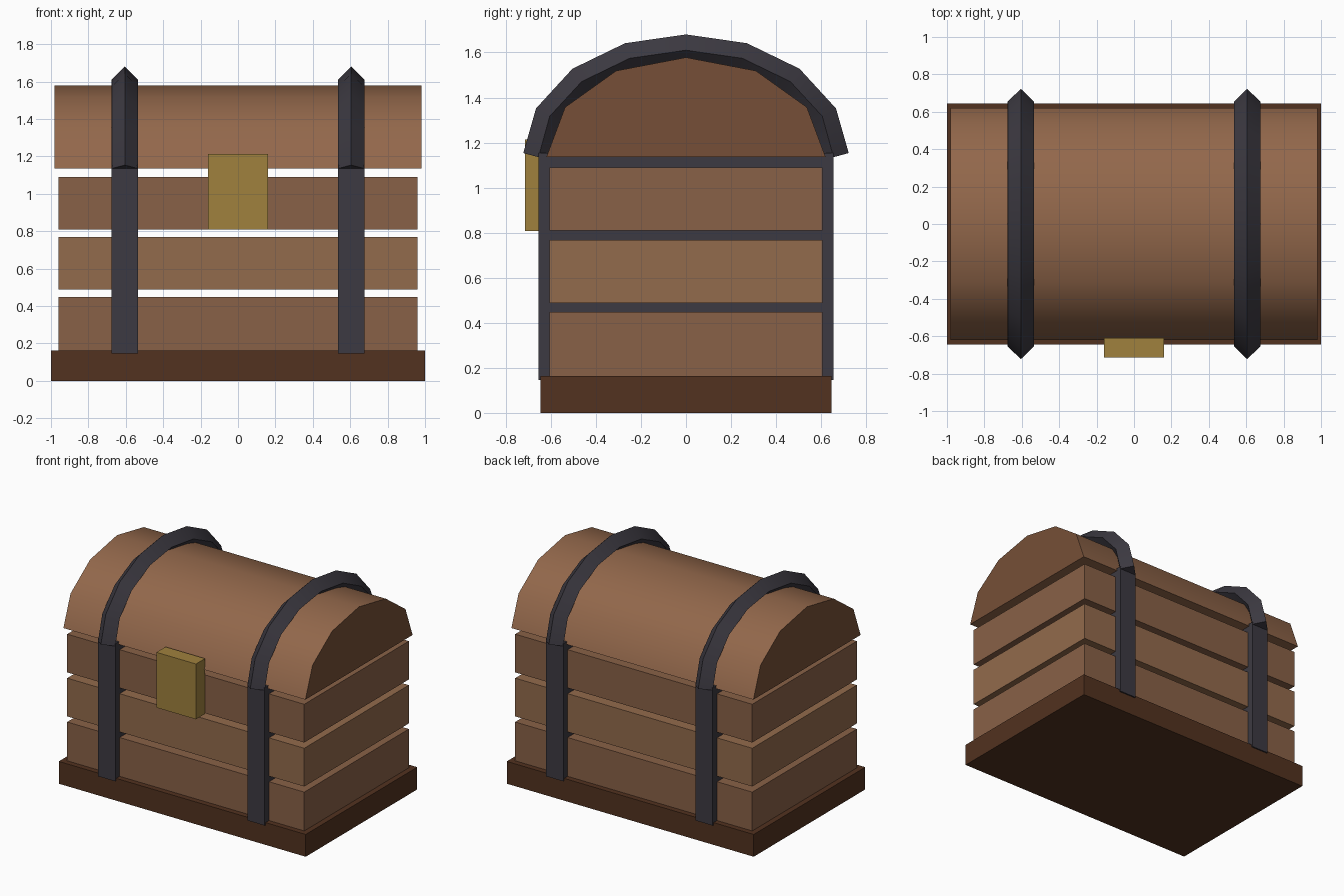
import bpy, bmesh
from math import sin, cos, pi, radians
from mathutils import Vector

if "Cube" in bpy.data.objects:
    bpy.data.objects.remove(bpy.data.objects["Cube"])


def mat(name, r, g, b):
    m = bpy.data.materials.new(name)
    m.diffuse_color = (r, g, b, 1)
    m.use_nodes = True
    m.node_tree.nodes["Principled BSDF"].inputs["Base Color"].default_value = m.diffuse_color
    return m


DARK = mat("dark_wood", 0.085, 0.032, 0.014)
WOOD = mat("wood", 0.25, 0.12, 0.063)
LIGHT = mat("light_wood", 0.29, 0.145, 0.072)
LID = mat("lid_wood", 0.29, 0.137, 0.07)
LID_END = mat("lid_end_wood", 0.18, 0.078, 0.038)
IRON = mat("iron", 0.046, 0.042, 0.054)
BRASS = mat("brass", 0.35, 0.22, 0.048)


def finish(bm, name, *mats, smooth=False):
    bmesh.ops.recalc_face_normals(bm, faces=bm.faces)
    me = bpy.data.meshes.new(name)
    bm.to_mesh(me)
    bm.free()
    for m in mats:
        me.materials.append(m)
    ob = bpy.data.objects.new(name, me)
    bpy.context.collection.objects.link(ob)
    if smooth:
        bpy.ops.object.select_all(action='DESELECT')
        bpy.context.view_layer.objects.active = ob
        ob.select_set(True)
        bpy.ops.object.shade_smooth_by_angle(angle=radians(40))
    return ob


def box(name, x, y, z, m):
    """Box from (min, max) ranges."""
    bm = bmesh.new()
    bmesh.ops.create_cube(bm, size=1)
    for v in bm.verts:
        v.co = [r[0] if c < 0 else r[1] for c, r in zip(v.co, (x, y, z))]
    return finish(bm, name, m)


# Base and the three plank courses
box("base", (-1, 1), (-0.645, 0.645), (0, 0.163), DARK)
for i, (z0, z1) in enumerate([(0.163, 0.447), (0.488, 0.768), (0.81, 1.09)]):
    box(f"plank_{i + 1}", (-0.96, 0.96), (-0.605, 0.605), (z0, z1),
        LIGHT if i == 1 else WOOD)

# Domed lid: half ellipse with six sides, darker ends
LID_Z = 1.135
bm = bmesh.new()
rim = [bm.verts.new((-0.98, 0.62 * cos(i * pi / 6), LID_Z + 0.443 * sin(i * pi / 6)))
       for i in range(7)]
end = bm.faces.new(rim)
ext = bmesh.ops.extrude_face_region(bm, geom=[end], use_keep_orig=True)
bmesh.ops.translate(bm, vec=(1.96, 0, 0),
                    verts=[g for g in ext["geom"] if isinstance(g, bmesh.types.BMVert)])
bm.normal_update()
for f in bm.faces:
    f.material_index = 1 if abs(f.normal.x) > 0.9 else 0
finish(bm, "lid", LID, LID_END, smooth=True)


def hoop(name, x):
    """Diamond section swept over an eight-sided arch."""
    n, r = 8, 0.07
    path = [Vector((x, -0.655 * cos(i * pi / n), LID_Z + 0.475 * sin(i * pi / n)))
            for i in range(n + 1)]
    side = Vector((r, 0, 0))
    bm = bmesh.new()
    rings = []
    for i, p in enumerate(path):
        t = (path[min(i + 1, n)] - path[max(i - 1, 0)]).normalized()
        out = Vector((0, -t.z, t.y)) * r
        rings.append([bm.verts.new(p + d) for d in (out, side, -out, -side)])
    for a, b in zip(rings, rings[1:]):
        for k in range(4):
            j = (k + 1) % 4
            bm.faces.new((a[k], a[j], b[j], b[k]))
    bm.faces.new(rings[0])
    bm.faces.new(rings[-1])
    finish(bm, name, IRON, smooth=True)


# Iron bands: body band runs right through the chest, hoop over the lid
for label, x in (("left", -0.605), ("right", 0.605)):
    box(f"body_band_{label}", (x - 0.07, x + 0.07), (-0.655, 0.655), (0.145, 1.153), IRON)
    hoop(f"lid_band_{label}", x)

# Lock plate
box("lock_plate", (-0.16, 0.16), (-0.715, -0.61), (0.808, 1.213), BRASS)
